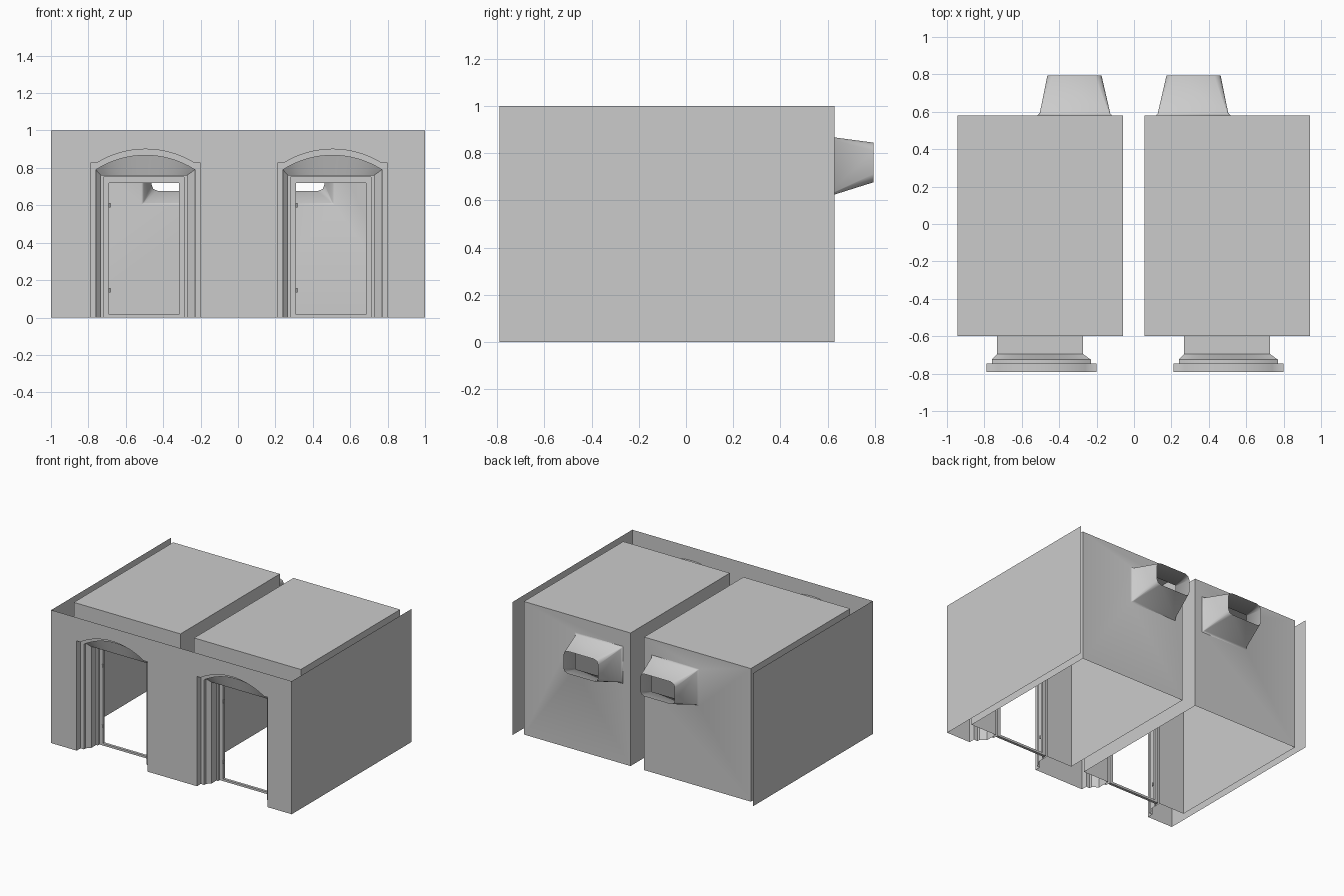
import bpy, bmesh, math

cube = bpy.data.objects.get("Cube")
if cube:
    bpy.data.objects.remove(cube, do_unlink=True)

STONE = (0.6, 0.6, 0.6, 1)
mat = bpy.data.materials.new("grey_plaster")
mat.use_nodes = True
mat.diffuse_color = STONE
mat.node_tree.nodes["Principled BSDF"].inputs["Base Color"].default_value = STONE

FRONT, BACK = -0.79, 0.63          # outer shell depth
ROOM_FRONT, ROOM_BACK = -0.6, 0.58  # cell depth
ARC = 16


def finish(name, bm, angle=None, normals=True):
    bmesh.ops.remove_doubles(bm, verts=bm.verts, dist=0.0002)
    if normals:
        bmesh.ops.recalc_face_normals(bm, faces=bm.faces)
    me = bpy.data.meshes.new(name)
    bm.to_mesh(me)
    bm.free()
    me.materials.append(mat)
    ob = bpy.data.objects.new(name, me)
    bpy.context.collection.objects.link(ob)
    if angle:
        bpy.ops.object.select_all(action='DESELECT')
        ob.select_set(True)
        bpy.context.view_layer.objects.active = ob
        bpy.ops.object.shade_smooth_by_angle(angle=math.radians(angle))
    return ob


def polygon(bm, points):
    return bm.faces.new([bm.verts.new(p) for p in points])


def loft(bm, rings, closed):
    """Skin a list of (y, [(x, z), ...]) rings of equal length."""
    rows = [[bm.verts.new((x, y, z)) for x, z in pts] for y, pts in rings]
    for a, b in zip(rows, rows[1:]):
        n = len(a)
        for i in range(n if closed else n - 1):
            j = (i + 1) % n
            bm.faces.new((a[i], a[j], b[j], b[i]))


def arch(x0, x1, spring, peak):
    """Points of a shallow circular arch, left to right."""
    half, rise = (x1 - x0) / 2, peak - spring
    r = (half * half + rise * rise) / (2 * rise)
    a = math.asin(half / r)
    steps = [a * (2 * i / ARC - 1) for i in range(ARC + 1)]
    return [((x0 + x1) / 2 + r * math.sin(t), peak - r + r * math.cos(t)) for t in steps]


def doorway(x0, x1, spring, peak, shoulder=0.0):
    left = [(x0, 0), (x0, spring)]
    right = [(x1, spring), (x1, 0)]
    return left + arch(x0 + shoulder, x1 - shoulder, spring, peak) + right


def square_doorway(x0, x1, top):
    line = [(x0 + (x1 - x0) * i / ARC, top) for i in range(ARC + 1)]
    return [(x0, 0), (x0, top)] + line + [(x1, top), (x1, 0)]


def rounded(x0, x1, z0, z1, r):
    pts = []
    corners = ((x1 - r, z1 - r), (x0 + r, z1 - r), (x0 + r, z0 + r), (x1 - r, z0 + r))
    for k, (cx, cz) in enumerate(corners):
        for s in range(3):
            t = math.radians(90 * k + 45 * s)
            pts.append((cx + r * math.cos(t), cz + r * math.sin(t)))
    return pts


def rectangle(x0, x1, z0, z1):
    return [(x0, z0), (x0, z1), (x1, z1), (x1, z0)]


DOORS = (("right", -0.495), ("left", 0.505))


def outer_profile(cx):
    return doorway(cx - 0.293, cx + 0.295, 0.825, 0.90, 0.031)


# Front wall: one outline that runs around both portals
bm = bmesh.new()
outline = [(-1, 0)]
for side, cx in DOORS:
    outline += outer_profile(cx)
outline += [(1, 0), (1, 1), (-1, 1)]
polygon(bm, [(x, FRONT, z) for x, z in outline])
finish("front_wall", bm, normals=False)

# Side walls
for side, x in (("right", -1), ("left", 1)):
    bm = bmesh.new()
    ys = (FRONT, BACK) if x > 0 else (BACK, FRONT)
    polygon(bm, [(x, ys[0], 0), (x, ys[1], 0), (x, ys[1], 1), (x, ys[0], 1)])
    finish(side + "_side_wall", bm, normals=False)

for side, cx in DOORS:
    d0, d1 = cx - 0.237, cx + 0.222      # passage sides
    f0, f1 = cx - 0.223, cx + 0.206      # frame sides

    # Stepped portal that splays in from the arch to the square passage
    bm = bmesh.new()
    inner = doorway(cx - 0.265, cx + 0.264, 0.79, 0.867)
    square = square_doorway(d0, d1, 0.76)
    loft(bm, [(FRONT, outer_profile(cx)), (-0.745, outer_profile(cx)),
              (-0.745, inner), (-0.725, inner),
              (-0.695, square), (ROOM_FRONT, square)], False)
    finish(side + "_portal", bm, 30)

    # Door casing and the frame with its sill
    bm = bmesh.new()
    loft(bm, [(-0.64, rectangle(d0, d1, 0, 0.76)), (-0.64, rectangle(f0, f1, 0, 0.75)),
              (ROOM_FRONT, rectangle(f0, f1, 0, 0.75))], False)
    finish(side + "_door_casing", bm)
    bm = bmesh.new()
    big = rectangle(f0, f1, 0, 0.75)
    small = rectangle(cx - 0.195, cx + 0.18, 0.016, 0.72)
    loft(bm, [(-0.62, big), (-0.62, small), (ROOM_FRONT, small),
              (ROOM_FRONT, big), (-0.62, big)], True)
    finish(side + "_door_frame", bm)

    # Hinge pins
    bm = bmesh.new()
    for z in (0.6, 0.145):
        made = bmesh.ops.create_cone(bm, cap_ends=True, segments=8, radius1=0.005,
                                     radius2=0.005, depth=0.025)
        bmesh.ops.translate(bm, verts=made["verts"], vec=(cx - 0.193, -0.622, z))
    finish(side + "_hinges", bm, 50)

    # Cell: front wall with door gap, two sides and ceiling, open below
    r0, r1 = cx - 0.45, cx + 0.437
    bm = bmesh.new()
    gap = [(r0, 0)] + rectangle(d0, d1, 0, 0.76) + [(r1, 0), (r1, 1), (r0, 1)]
    polygon(bm, [(x, ROOM_FRONT, z) for x, z in gap])
    for x in (r0, r1):
        polygon(bm, [(x, ROOM_FRONT, 0), (x, ROOM_BACK, 0),
                     (x, ROOM_BACK, 1), (x, ROOM_FRONT, 1)])
    polygon(bm, [(r0, ROOM_FRONT, 1), (r1, ROOM_FRONT, 1),
                 (r1, ROOM_BACK, 1), (r0, ROOM_BACK, 1)])
    finish(side + "_cell", bm)

    # Back wall flowing into a tapered, open window shaft
    m = 1 if cx > 0 else -1

    def shaft(a, b, z0, z1, r):
        lo, hi = sorted((m * a, m * b))
        return rounded(lo, hi, z0, z1, r)

    bm = bmesh.new()
    loft(bm, [(ROOM_BACK, rounded(r0, r1, 0, 1, 0)),
              (ROOM_BACK, shaft(0.118, 0.517, 0.603, 0.882, 0)),
              (0.592, shaft(0.127, 0.504, 0.613, 0.872, 0.006)),
              (0.795, shaft(0.174, 0.463, 0.677, 0.845, 0.035))], True)
    finish(side + "_back_wall_and_window", bm, 50)
